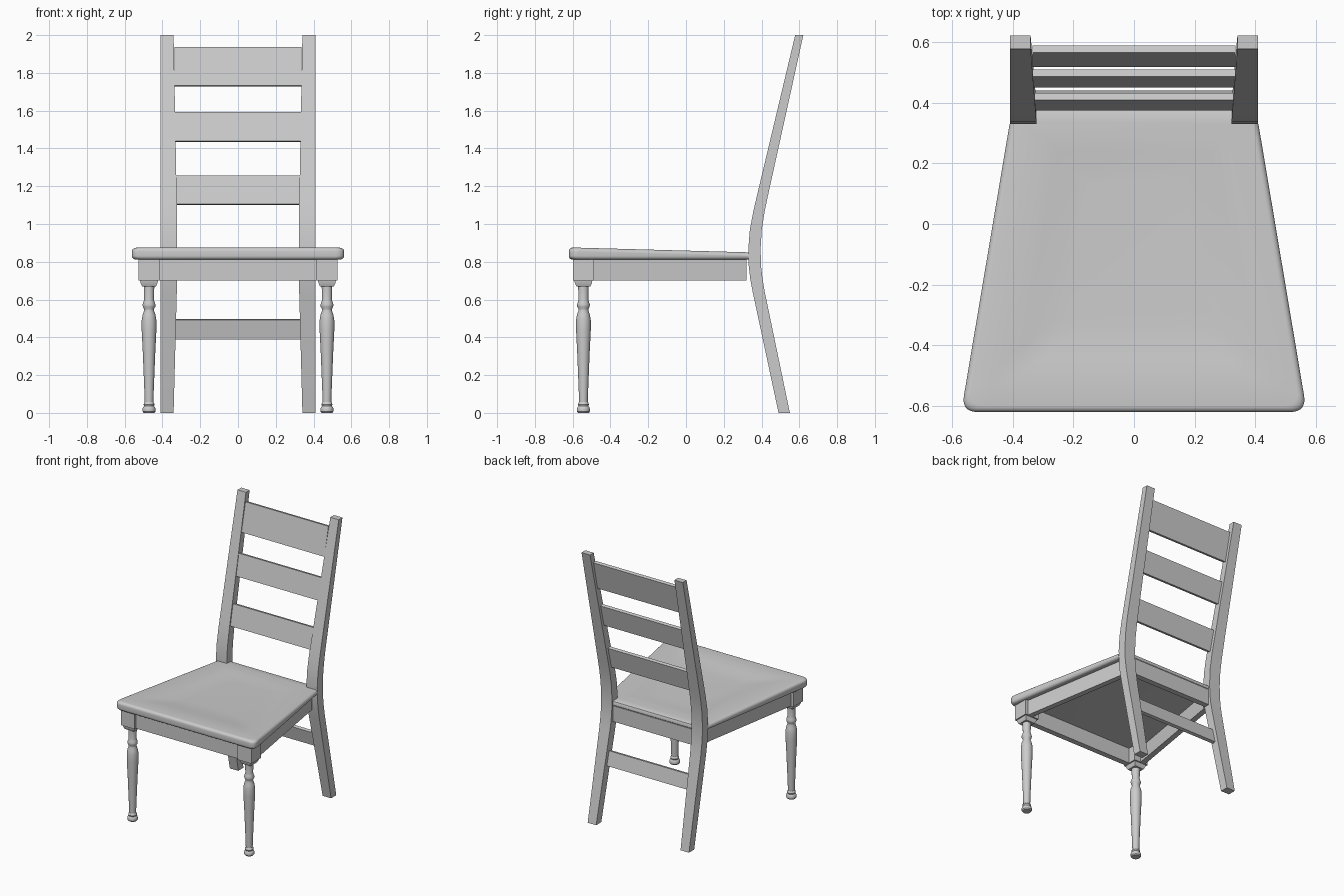
import bpy, bmesh, math
from mathutils import Vector

if "Cube" in bpy.data.objects:
    bpy.data.objects.remove(bpy.data.objects["Cube"], do_unlink=True)

grey = bpy.data.materials.new("plain grey")
grey.use_nodes = True
colour = (0.6, 0.6, 0.6, 1)
grey.diffuse_color = colour
grey.node_tree.nodes["Principled BSDF"].inputs["Base Color"].default_value = colour


def loft(name, rings):
    """Skin a list of matching point rings, cap both ends and shade the object."""
    bm = bmesh.new()
    loops = [[bm.verts.new(p) for p in ring] for ring in rings]
    n = len(loops[0])
    for a, b in zip(loops, loops[1:]):
        for i in range(n):
            j = (i + 1) % n
            bm.faces.new((a[i], a[j], b[j], b[i]))
    bm.faces.new(loops[0])
    bm.faces.new(loops[-1])
    bmesh.ops.recalc_face_normals(bm, faces=bm.faces)
    mesh = bpy.data.meshes.new(name)
    bm.to_mesh(mesh)
    bm.free()
    mesh.materials.append(grey)
    ob = bpy.data.objects.new(name, mesh)
    bpy.context.collection.objects.link(ob)
    bpy.ops.object.select_all(action="DESELECT")
    ob.select_set(True)
    bpy.context.view_layer.objects.active = ob
    bpy.ops.object.shade_smooth_by_angle(angle=math.radians(32))


def prism(name, outline, z0, z1):
    loft(name, [[(x, y, z) for x, y in outline] for z in (z0, z1)])


# Back posts: z, front y, back y, inner x
POST = [(0, .49, .55, .341), (.64, .353, .417, .324), (.71, .34, .405, .322),
        (.78, .332, .397, .322), (.87, .33, .395, .322), (.97, .338, .401, .322),
        (1.07, .357, .417, .323), (1.16, .378, .436, .325), (2, .578, .621, .341)]


def post_y(z):
    """Middle of the post at a given height."""
    for a, b in zip(POST, POST[1:]):
        if a[0] <= z <= b[0]:
            t = (z - a[0]) / (b[0] - a[0])
            return ((a[1] + a[2]) * (1 - t) + (b[1] + b[2]) * t) / 2


for side, s in (("left", 1), ("right", -1)):
    loft(side + "_back_post",
         [[(s * xi, yf, z), (s * .409, yf, z), (s * .409, yb, z), (s * xi, yb, z)]
          for z, yf, yb, xi in POST])

# Slats and stretcher, tilted along the posts
for name, z0, z1 in (("top_slat", 1.73, 1.935), ("middle_slat", 1.436, 1.59),
                     ("lower_slat", 1.103, 1.253), ("back_stretcher", .392, .495)):
    low, high = (Vector((post_y(z) - .008, z)) for z in (z0, z1))
    along = (high - low).normalized()
    across = Vector((along.y, -along.x)) * .012
    section = [low - across, low + across, high + across, high - across]
    loft(name, [[(x, p.x, p.y) for p in section] for x in (-.335, .335)])


# Seat: stacked trapezoid rings with round front corners
def seat_top(y):
    return .876 - .026 * (y + .62) / .95


def seat_outline(inset, back_inset):
    """Trapezoid moved inward at the front and sides, and separately at the back."""
    front, back = -.62 + inset, .33 - back_inset

    def edge(y):
        return .57 - .168 * (y + .62) - 1.014 * inset

    start = Vector((edge(front) - .055, front))
    corner = Vector((edge(front), front))
    end = Vector((edge(front + .055), front + .055))
    half = [start * (1 - t) ** 2 + corner * 2 * t * (1 - t) + end * t * t
            for t in (i / 8 for i in range(9))]
    half.append(Vector((edge(back), back)))
    return half + [Vector((-p.x, p.y)) for p in reversed(half)]


RIM = .02
arc = [(RIM * (1 - math.cos(a)), RIM * (1 - math.sin(a)))
       for a in (math.pi / 2 * i / 5 for i in range(6))]
rings = [[(p.x, p.y, .811 + lift) for p in seat_outline(inset, 0)]
         for inset, lift in reversed(arc)]
scoop = [(.11, .04, 0), (.17, .09, .005), (.23, .15, .011), (.29, .2, .013)]
for inset, back, drop in [(i, 0, d) for i, d in arc] + scoop:
    rings.append([(p.x, p.y, seat_top(p.y) - drop) for p in seat_outline(inset, back)])
loft("seat", rings)

# Tongue of the seat between the posts
tongue = [(.33, .811), (.375, .811), (.385, .82), (.385, .838), (.381, .845),
          (.373, .849), (.33, .85)]
loft("seat_tongue", [[(x, y, z) for y, z in tongue] for x in (-.322, .322)])

# Aprons under the seat
prism("front_apron", [(-.42, -.585), (.42, -.585), (.42, -.545), (-.42, -.545)], .70, .812)
prism("back_apron", [(-.33, .345), (.33, .345), (.33, .385), (-.33, .385)], .70, .815)
for side, s in (("left", 1), ("right", -1)):
    pts = [(.507, -.495), (.372, .32), (.332, .32), (.467, -.495)]
    prism(side + "_side_apron", [(s * x, y) for x, y in pts], .70, .812)

# Turned front legs: radius, height
TURNING = [(.028, 0), (.034, .007), (.035, .018), (.032, .03), (.026, .036), (.029, .044),
           (.027, .052), (.023, .058), (.025, .12), (.033, .32), (.039, .44), (.039, .49),
           (.034, .52), (.026, .542), (.026, .55), (.033, .562), (.034, .574),
           (.029, .588), (.026, .6), (.028, .672)]


def square(cx, cy, r, z):
    return [(cx + a * r, cy + b * r, z) for a, b in ((-1, -1), (1, -1), (1, 1), (-1, 1))]


for side, s in (("left", 1), ("right", -1)):
    cx, cy = s * .471, -.543
    angles = [math.tau * i / 24 for i in range(24)]
    loft(side + "_front_leg", [[(cx + r * math.cos(a), cy + r * math.sin(a), z)
                                for a in angles] for r, z in TURNING])
    loft(side + "_leg_block", [square(cx, cy, .056, z) for z in (.70, .812)])
    loft(side + "_leg_collar", [square(cx, cy, r, z)
                                for r, z in ((.037, .67), (.046, .69), (.047, .702))])
